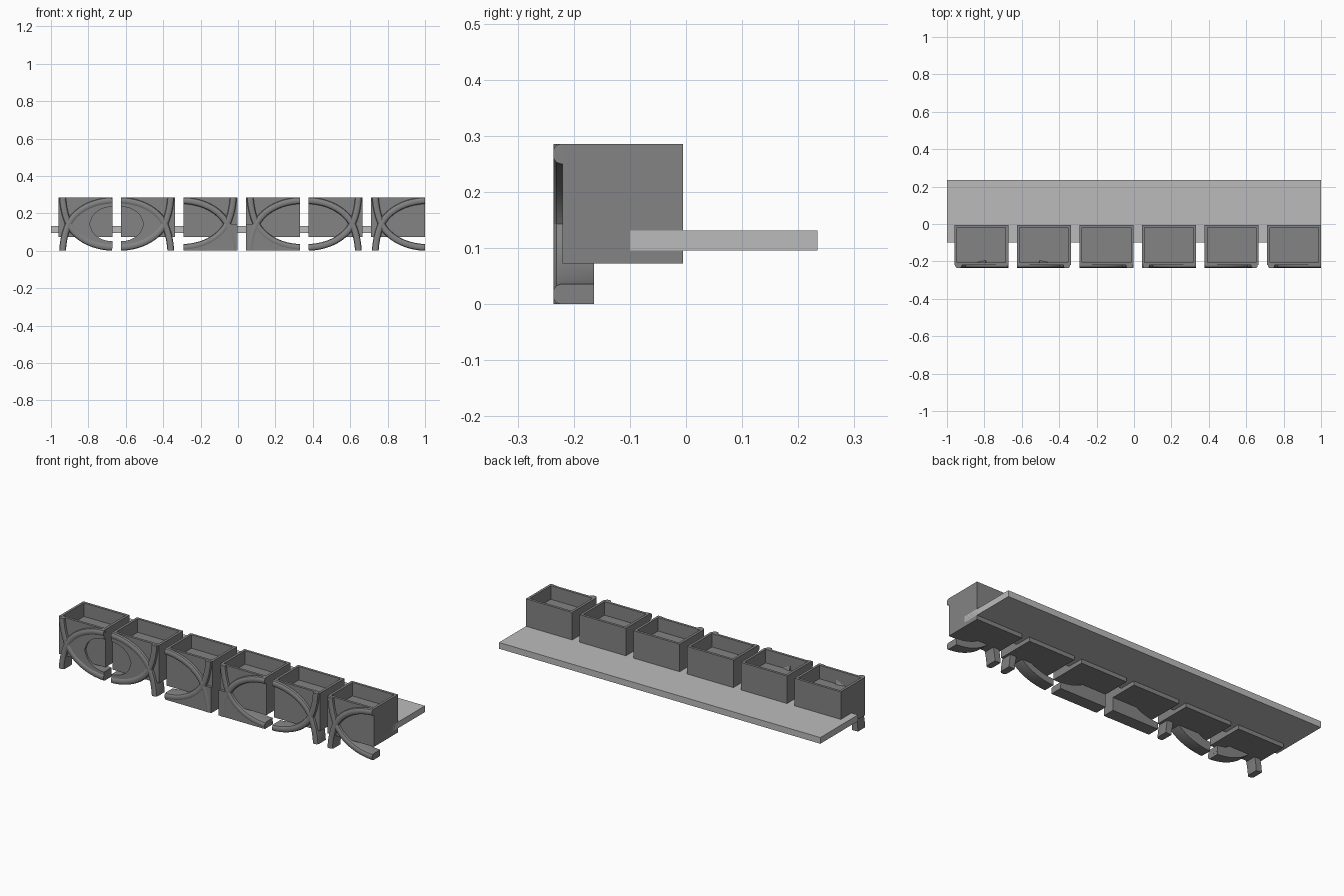
import bpy, bmesh, math
from mathutils import Vector
from mathutils.geometry import interpolate_bezier

cube = bpy.data.objects.get("Cube")
if cube:
    bpy.data.objects.remove(cube, do_unlink=True)


def make_material(name, value):
    m = bpy.data.materials.new(name)
    m.use_nodes = True
    m.diffuse_color = (value, value, value, 1)
    m.node_tree.nodes["Principled BSDF"].inputs["Base Color"].default_value = (value, value, value, 1)
    return m


DARK = make_material("dark_grey", 0.23)
LIGHT = make_material("light_grey", 0.50)

W, H, MID = 0.288, 0.286, 0.143      # ornament square and its centre line
FRONT, BOX_FRONT, BOX_BACK = -0.236, -0.22, -0.005
BOX_LOW, FLOOR = 0.073, 0.21


def finish(bm, name, mat, smooth=False):
    bmesh.ops.recalc_face_normals(bm, faces=bm.faces[:])
    me = bpy.data.meshes.new(name)
    bm.to_mesh(me)
    bm.free()
    ob = bpy.data.objects.new(name, me)
    bpy.context.collection.objects.link(ob)
    me.materials.append(mat)
    if smooth:
        bpy.ops.object.select_all(action="DESELECT")
        ob.select_set(True)
        bpy.context.view_layer.objects.active = ob
        bpy.ops.object.shade_smooth_by_angle(angle=math.radians(35))
    return ob


def block(lo, hi):
    bm = bmesh.new()
    bmesh.ops.create_cube(bm, size=1)
    for v in bm.verts:
        v.co = [lo[i] + (v.co[i] + 0.5) * (hi[i] - lo[i]) for i in range(3)]
    return bm


def open_box(name, x0):
    bm = block((x0, BOX_FRONT, BOX_LOW), (x0 + W, BOX_BACK, H))
    bm.normal_update()
    top = max(bm.faces, key=lambda f: f.calc_center_median().z)
    bmesh.ops.inset_individual(bm, faces=[top], thickness=0.02)
    face = bmesh.ops.extrude_discrete_faces(bm, faces=[top])["faces"][0]
    bmesh.ops.translate(bm, verts=face.verts[:], vec=(0, 0, FLOOR - H))
    finish(bm, name, DARK)


def back(z):
    # lower parts reach further back, under the box
    return -0.164 if z < 0.15 else -0.21


def loft(name, rows, x0, flip_x, flip_z=False):
    """Skin closed rings of (u, y, z); y of None means the back surface."""
    bm = bmesh.new()
    rings = []
    for row in rows:
        ring = []
        for u, y, z in row:
            u, z = min(max(u, 0), W), min(max(z, 0), H)
            z = H - z if flip_z else z
            ring.append(bm.verts.new((x0 + (W - u if flip_x else u), back(z) if y is None else y, z)))
        rings.append(ring)
    n = len(rings[0])
    for a, b in zip(rings, rings[1:]):
        for i in range(n):
            j = (i + 1) % n
            bm.faces.new((a[i], a[j], b[j], b[i]))
    bm.faces.new(rings[0])
    bm.faces.new(rings[-1])
    finish(bm, name, DARK, True)


def bezier(points, count):
    return [Vector(p) for p in interpolate_bezier(*[Vector((u, z, 0)) for u, z in points], count)]


# Rising curve: foot, crossing point, then the long arc to the far top corner
TAIL = bezier([(0.022, 0), (0.025, 0.06), (0.04, 0.11), (0.055, MID)], 12)
ARC = bezier([(0.055, MID), (0.092, 0.215), (0.18, 0.264), (W, 0.268)], 40)
STROKE = TAIL[:-1] + ARC
HALF = 0.018
SECTION = [(-1, None), (-1, -0.223), (-0.85, -0.231), (-0.45, FRONT),
           (0.45, FRONT), (0.85, -0.231), (1, -0.223), (1, None)]


def band(name, x0, flip_x, flip_z):
    rows = []
    for i, p in enumerate(STROKE):
        t = (STROKE[min(i + 1, len(STROKE) - 1)] - STROKE[max(i - 1, 0)]).normalized()
        side = Vector((-t.y, t.x, 0)) * HALF
        rows.append([(p.x + side.x * k, y, p.y + side.y * k) for k, y in SECTION])
    loft(name, rows, x0, flip_x, flip_z)


def slab(name, columns, x0, flip_x, flip_z=False, y=-0.231):
    """Plate filling each column (u, low, high)."""
    loft(name, [[(u, y, lo), (u, y, hi), (u, None, hi), (u, None, lo)] for u, lo, hi in columns],
         x0, flip_x, flip_z)


def hollow(u):
    # upper edge of the half-round opening on the far side
    d = (W - u) / 0.117
    return MID + 0.092 * math.sqrt(max(0, 1 - d * d))


# Shelf board running through the backs of the boxes
finish(block((-1, -0.1, 0.096), (1, 0.234, 0.131)), "shelf", LIGHT)

# Six boxes; the crossing alternates between the left and right side
for i, (flip, fill) in enumerate([(False, "body"), (True, "body"), (True, "base"),
                                  (False, "base"), (True, None), (False, None)]):
    x0 = -0.96 + i * 0.3344
    tag = str(i + 1)
    open_box("box_" + tag, x0)
    band("rising_band_" + tag, x0, flip, False)
    band("falling_band_" + tag, x0, flip, True)
    if fill == "body":
        cols = [(p.x, min(hollow(p.x), p.y - 0.001), p.y) for p in ARC[1:]]
        slab("upper_body_" + tag, cols, x0, flip)
        slab("lower_body_" + tag, cols, x0, flip, True)
    elif fill == "base":
        cols = [(0, 0, MID)] + [(p.x, 0, H - p.y) for p in ARC]
        slab("base_panel_" + tag, cols, x0, flip, y=-0.234)
